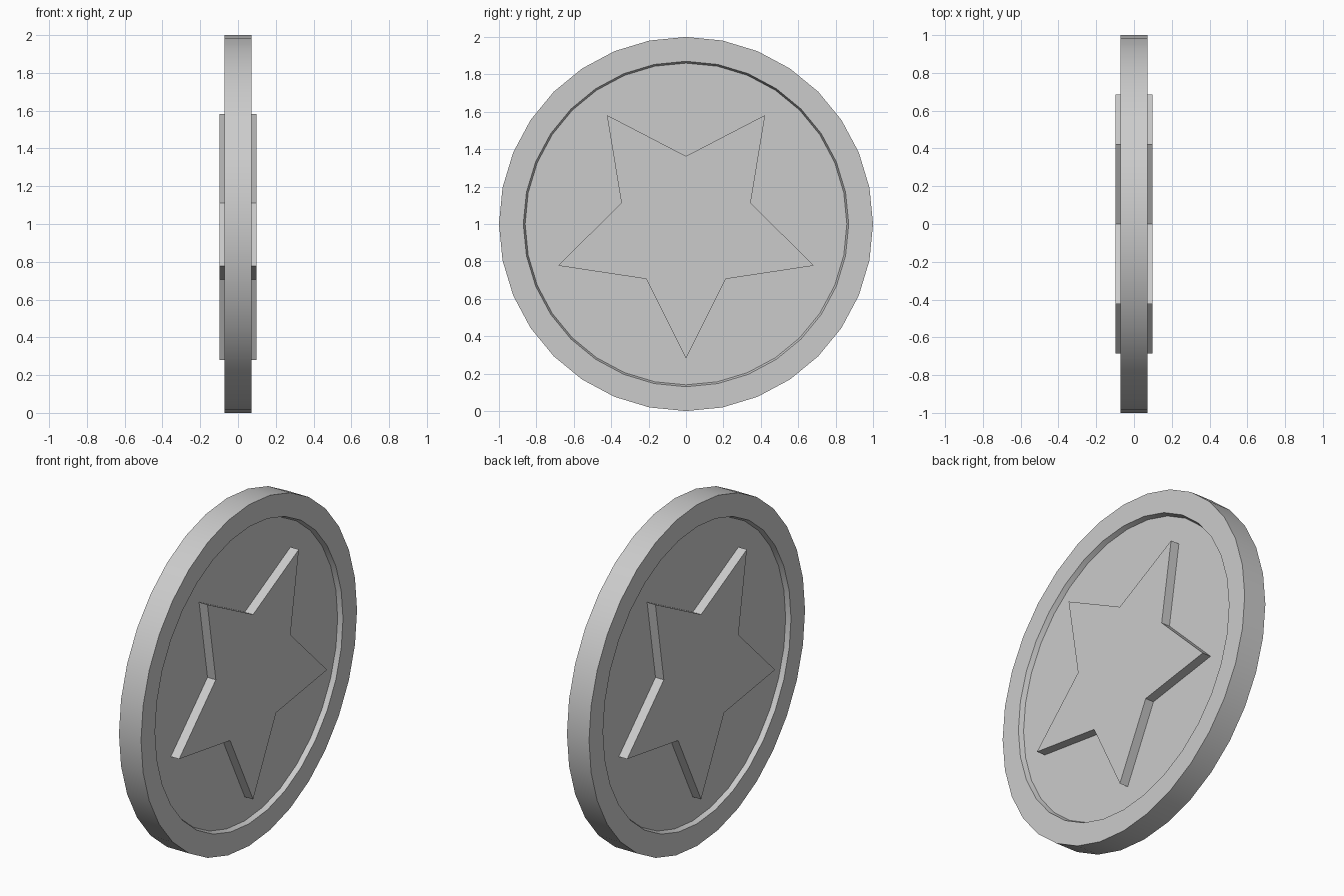
import bpy, bmesh
from math import sin, cos, pi

if "Cube" in bpy.data.objects:
    bpy.data.objects.remove(bpy.data.objects["Cube"])

SIDES = 32
CENTRE_Z = 1.0


def ring(count, radius, x, start=pi / 2):
    """Points around the x axis; radius is a function of the index."""
    return [(x, radius(i) * cos(start + 2 * pi * i / count),
             CENTRE_Z + radius(i) * sin(start + 2 * pi * i / count))
            for i in range(count)]


def loft(name, rings):
    """Skin consecutive rings and cap both ends."""
    bm = bmesh.new()
    loops = [[bm.verts.new(p) for p in r] for r in rings]
    n = len(loops[0])
    for a, b in zip(loops, loops[1:]):
        for i in range(n):
            j = (i + 1) % n
            bm.faces.new((a[i], a[j], b[j], b[i]))
    bm.faces.new(loops[0])
    bm.faces.new(loops[-1])
    bmesh.ops.recalc_face_normals(bm, faces=bm.faces)
    mesh = bpy.data.meshes.new(name)
    bm.to_mesh(mesh)
    bm.free()
    obj = bpy.data.objects.new(name, mesh)
    bpy.context.collection.objects.link(obj)
    return obj


# Coin disc: shallow recess, raised rim and outer edge as (radius, x)
half = [(0.86, 0.044), (0.87, 0.0715), (1.0, 0.0715)]
profile = [(r, -x) for r, x in half] + half[::-1]
coin = loft("coin_disc", [ring(SIDES, lambda i, r=r: r, x) for r, x in profile])
bpy.context.view_layer.objects.active = coin
coin.select_set(True)
bpy.ops.object.shade_smooth_by_angle(angle=pi / 6)

# Five-pointed star, one point down, standing proud of both faces
star_radius = lambda i: 0.72 if i % 2 == 0 else 0.363
loft("star", [ring(10, star_radius, x, -pi / 2) for x in (-0.098, 0.098)])
